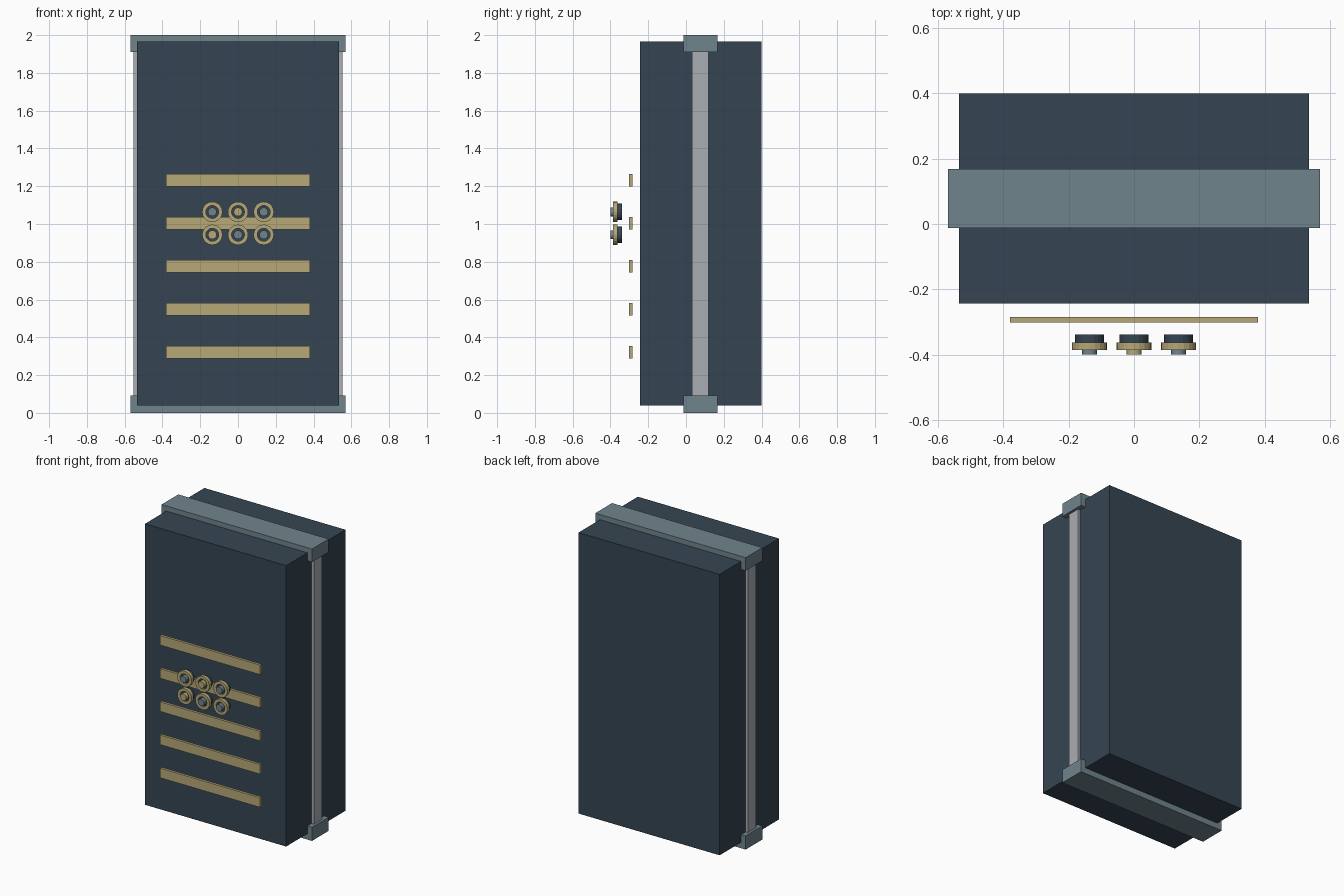
import bpy, bmesh
from math import radians
from mathutils import Matrix

cube = bpy.data.objects.get("Cube")
if cube:
    bpy.data.objects.remove(cube, do_unlink=True)


def material(name, rgb):
    # 8-bit display colour converted to linear
    lin = [((c / 255 + 0.055) / 1.055) ** 2.4 for c in rgb] + [1.0]
    m = bpy.data.materials.new(name)
    m.use_nodes = True
    m.diffuse_color = lin
    m.node_tree.nodes["Principled BSDF"].inputs["Base Color"].default_value = lin
    return m


NAVY = material("dark navy", (53, 69, 82))
STEEL = material("steel blue", (112, 132, 140))
TAN = material("tan", (183, 168, 120))
SILVER = material("light grey", (170, 173, 180))


def finish(name, bm, mat):
    bmesh.ops.recalc_face_normals(bm, faces=bm.faces)
    me = bpy.data.meshes.new(name)
    bm.to_mesh(me)
    bm.free()
    me.materials.append(mat)
    ob = bpy.data.objects.new(name, me)
    bpy.context.collection.objects.link(ob)
    return ob


def box(name, xs, ys, zs, mat):
    bm = bmesh.new()
    bmesh.ops.create_cube(bm, size=1)
    for v in bm.verts:
        for i, (lo, hi) in enumerate((xs, ys, zs)):
            v.co[i] = hi if v.co[i] > 0 else lo
    return finish(name, bm, mat)


def disc(name, x, z, radius, front, back, mat, hole=0, sides=20):
    """Cylinder along y, or a tube when hole is given."""
    bm = bmesh.new()
    profile = [(hole, front), (radius, front), (radius, back), (hole, back)]
    verts = [bm.verts.new((r, y, 0)) for r, y in profile]
    edges = [bm.edges.new((verts[i], verts[i + 1])) for i in range(3)]
    if hole:
        edges.append(bm.edges.new((verts[3], verts[0])))
    bmesh.ops.spin(bm, geom=verts + edges, cent=(0, 0, 0), axis=(0, 1, 0),
                   angle=radians(360), steps=sides)
    bmesh.ops.remove_doubles(bm, verts=bm.verts, dist=0.0001)
    bm.transform(Matrix.Translation((x, 0, z)))
    return finish(name, bm, mat)


# Main case
box("case", (-0.535, 0.535), (-0.243, 0.40), (0.04, 1.965), NAVY)

# Centre band: end caps and side rails
CAP_Y = (-0.013, 0.168)
box("bottom_cap", (-0.57, 0.57), CAP_Y, (0, 0.093), STEEL)
box("top_cap", (-0.57, 0.57), CAP_Y, (1.91, 2.0), STEEL)
for side, name in ((1, "left_rail"), (-1, "right_rail")):
    box(name, sorted((side * 0.50, side * 0.553)), (0.032, 0.118), (0.05, 1.95), SILVER)

# Front slats
for i in range(5):
    z = 0.322 + i * 0.2273
    box(f"slat_{i + 1}", (-0.38, 0.38), (-0.302, -0.284), (z - 0.033, z + 0.033), TAN)

# Two rows of knobs: base, rim and centre button
for row, z, tan_column in (("upper", 1.064, 1), ("lower", 0.943, 0)):
    for col in range(3):
        x = (col - 1) * 0.136
        tag = f"{row}_{col + 1}"
        disc(f"knob_base_{tag}", x, z, 0.044, -0.372, -0.338, NAVY)
        disc(f"knob_rim_{tag}", x, z, 0.054, -0.386, -0.362, TAN, hole=0.034)
        disc(f"knob_button_{tag}", x, z, 0.023, -0.40, -0.365,
             TAN if col == tan_column else STEEL)
